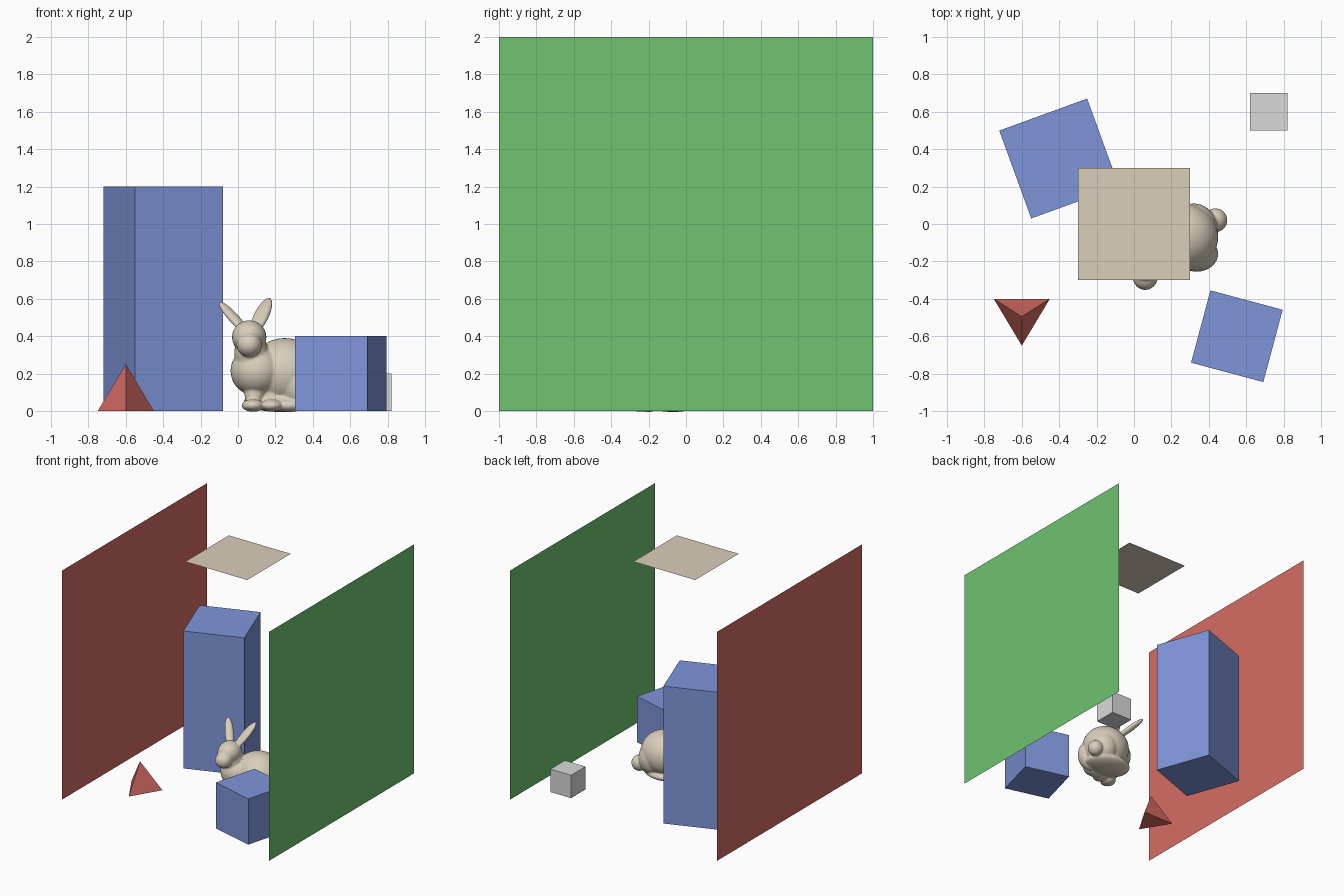
import bpy, bmesh, math
from mathutils import Matrix, Vector

cube = bpy.data.objects.get("Cube")
if cube:
    bpy.data.objects.remove(cube, do_unlink=True)


def material(name, r, g, b):
    m = bpy.data.materials.new(name)
    m.use_nodes = True
    m.diffuse_color = (r, g, b, 1)
    m.node_tree.nodes["Principled BSDF"].inputs["Base Color"].default_value = (r, g, b, 1)
    return m


RED = material("wall red", 0.67, 0.15, 0.125)
GREEN = material("wall green", 0.155, 0.55, 0.16)
BLUE = material("box blue", 0.21, 0.3, 0.7)
CREAM = material("cream", 0.7, 0.62, 0.5)
GREY = material("light grey", 0.7, 0.7, 0.7)


def add_object(name, bm, mat):
    mesh = bpy.data.meshes.new(name)
    bm.to_mesh(mesh)
    bm.free()
    mesh.materials.append(mat)
    ob = bpy.data.objects.new(name, mesh)
    bpy.context.collection.objects.link(ob)
    return ob


def panel(name, size, loc, turn, mat):
    bm = bmesh.new()
    bmesh.ops.create_grid(bm, x_segments=1, y_segments=1, size=size / 2)
    bm.transform(Matrix.Translation(loc) @ Matrix.Rotation(turn, 4, 'Y'))
    return add_object(name, bm, mat)


def box(name, x, y, width, height, degrees, mat):
    bm = bmesh.new()
    bmesh.ops.create_cube(bm, size=1)
    bm.transform(Matrix.Translation((x, y, height / 2))
                 @ Matrix.Rotation(math.radians(degrees), 4, 'Z')
                 @ Matrix.Diagonal((width, width, height, 1)))
    return add_object(name, bm, mat)


# Room panels
panel("left_wall", 2, (1, 0, 1), -math.pi / 2, GREEN)
panel("right_wall", 2, (-1, 0, 1), math.pi / 2, RED)
panel("ceiling_panel", 0.6, (0, 0, 1.998), math.pi, CREAM)

# Boxes
box("tall_box", -0.4, 0.35, 0.5, 1.2, 20, BLUE)
box("short_box", 0.55, -0.6, 0.4, 0.4, -15, BLUE)
box("small_cube", 0.72, 0.6, 0.2, 0.2, 0, GREY)

# Three-sided pyramid
bm = bmesh.new()
for co in ((-0.75, -0.4, 0), (-0.6, -0.65, 0), (-0.45, -0.4, 0), (-0.6, -0.495, 0.25)):
    bm.verts.new(co)
bmesh.ops.convex_hull(bm, input=bm.verts)
bmesh.ops.recalc_face_normals(bm, faces=bm.faces)
add_object("pyramid", bm, RED)

# Rabbit: overlapping rounded masses fused into one skin
bm = bmesh.new()


def blob(loc, radii, turn=Matrix.Identity(4)):
    bmesh.ops.create_icosphere(bm, subdivisions=4, radius=1, matrix=Matrix.Translation(loc)
                               @ turn @ Matrix.Diagonal((*radii, 1)))


def limb(start, end, width, depth):
    a, b = Vector(start), Vector(end)
    turn = (b - a).to_track_quat('Z', 'Y').to_matrix().to_4x4()
    blob((a + b) / 2, (width, depth, (b - a).length / 2), turn)


blob((0.25, -0.07, 0.205), (0.2, 0.185, 0.185))       # body
blob((0.32, -0.04, 0.16), (0.13, 0.15, 0.15))         # rump
blob((0.1, -0.14, 0.215), (0.14, 0.14, 0.135))        # chest
blob((0.07, -0.17, 0.31), (0.09, 0.1, 0.12))          # neck
blob((0.06, -0.2, 0.395), (0.092, 0.105, 0.09))       # head
blob((0.06, -0.28, 0.355), (0.068, 0.073, 0.066))     # muzzle
blob((0.335, -0.16, 0.14), (0.115, 0.095, 0.135))     # haunch
blob((0.435, 0.02, 0.1), (0.064, 0.064, 0.066))       # tail
blob((0.23, -0.07, 0.05), (0.2, 0.16, 0.055))         # underside
blob((0.27, -0.2, 0.03), (0.1, 0.055, 0.035))         # hind foot
for x, y in ((0.08, -0.22), (0.18, -0.2)):            # front legs and paws
    limb((x + 0.02, y + 0.08, 0.22), (x, y + 0.02, 0.01), 0.055, 0.055)
    blob((x, y - 0.02, 0.03), (0.06, 0.07, 0.034))
limb((0.055, -0.18, 0.41), (-0.1, 0.005, 0.585), 0.036, 0.022)   # right ear
limb((0.08, -0.18, 0.41), (0.168, 0.01, 0.605), 0.045, 0.024)    # left ear

rabbit = add_object("rabbit", bm, CREAM)
remesh = rabbit.modifiers.new("skin", 'REMESH')
remesh.mode = 'VOXEL'
remesh.voxel_size = 0.007
remesh.use_smooth_shade = True
smooth = rabbit.modifiers.new("soften", 'SMOOTH')
smooth.factor = 0.5
smooth.iterations = 5
